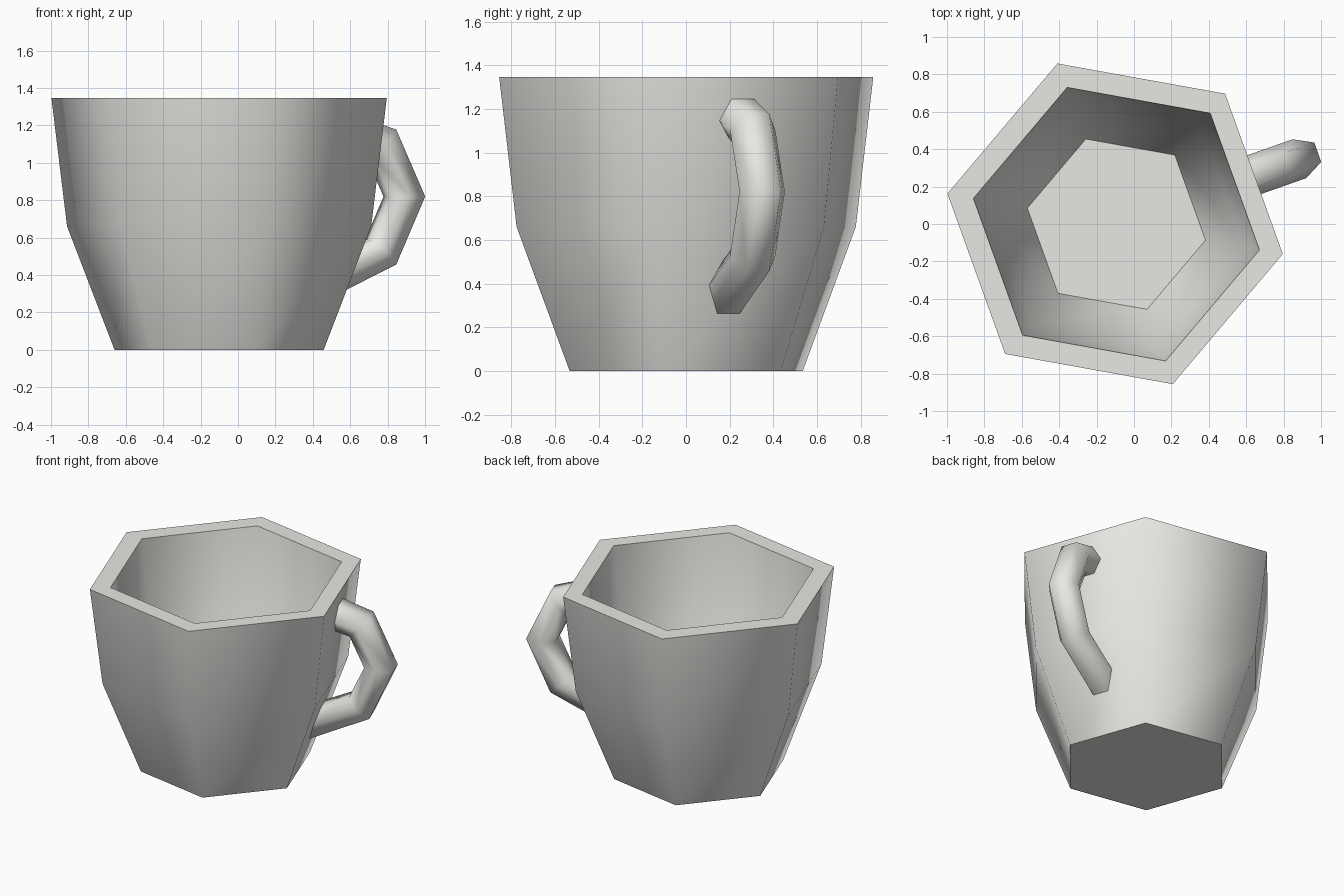
import bpy
import bmesh
import math
from mathutils import Vector

if "Cube" in bpy.data.objects:
    bpy.data.objects.remove(bpy.data.objects["Cube"])

CENTRE = Vector((-0.101, 0.001, 0))     # axis of the outer wall
INNER = Vector((-0.094, -0.001, 0))     # axis of the hollow
TURN = math.radians(-10.2)              # angle of first hexagon corner
SIDES = 6

clay = bpy.data.materials.new("off_white_ceramic")
clay.diffuse_color = (0.8, 0.8, 0.77, 1)
clay.use_nodes = True
clay.node_tree.nodes["Principled BSDF"].inputs["Base Color"].default_value = clay.diffuse_color


def skin(name, rings):
    """Join successive rings of points with quads and cap both ends."""
    bm = bmesh.new()
    loops = [[bm.verts.new(p) for p in ring] for ring in rings]
    for a, b in zip(loops, loops[1:]):
        for i in range(SIDES):
            j = (i + 1) % SIDES
            bm.faces.new((a[i], a[j], b[j], b[i]))
    bm.faces.new(loops[0][::-1])
    bm.faces.new(loops[-1])
    bmesh.ops.recalc_face_normals(bm, faces=bm.faces[:])
    for f in bm.faces:
        f.smooth = True
    mesh = bpy.data.meshes.new(name)
    bm.to_mesh(mesh)
    bm.free()
    mesh.set_sharp_from_angle(angle=math.radians(65))
    mesh.materials.append(clay)
    obj = bpy.data.objects.new(name, mesh)
    bpy.context.collection.objects.link(obj)
    return obj


# Cup: outer wall up, rim, inner wall down to the floor (axis, radius, height)
profile = [(CENTRE, 0.568, 0), (CENTRE, 0.826, 0.66), (CENTRE, 0.911, 1.347),
           (INNER, 0.777, 1.347), (INNER, 0.702, 0.75), (INNER, 0.484, 0.19)]
angles = [TURN + i * math.tau / SIDES for i in range(SIDES)]
skin("cup", [[c + Vector((r * math.cos(a), r * math.sin(a), z)) for a in angles]
             for c, r, z in profile])

# Handle: hexagonal tube swept in the plane through the middle of one cup face
face_angle = math.radians(19.4)
out = Vector((math.cos(face_angle), math.sin(face_angle), 0))
side = Vector((-out.y, out.x, 0))
up = Vector((0, 0, 1))
origin = CENTRE + Vector((-0.003, 0, -0.004))
# centre (distance, height) and mitred half depth pointing to the inside of the bend
path = [((0.725, 1.165), (-0.012, -0.10)),
        ((0.919, 1.104), (-0.069, -0.078)),
        ((1.048, 0.824), (-0.104, 0)),
        ((0.916, 0.531), (-0.072, 0.071)),
        ((0.61, 0.388), (0.042, 0.128))]
rings = []
for (u, z), (du, dz) in path:
    ring = []
    for i in range(SIDES):
        a = i * math.tau / SIDES
        depth = math.sin(a) / math.sin(math.pi / 3)
        if depth > 0:
            depth *= 0.9                # inner side is slightly flatter
        ring.append(origin + out * (u + du * depth) + up * (z + dz * depth)
                    + side * (0.11 * math.cos(a)))
    rings.append(ring)
skin("handle", rings)
